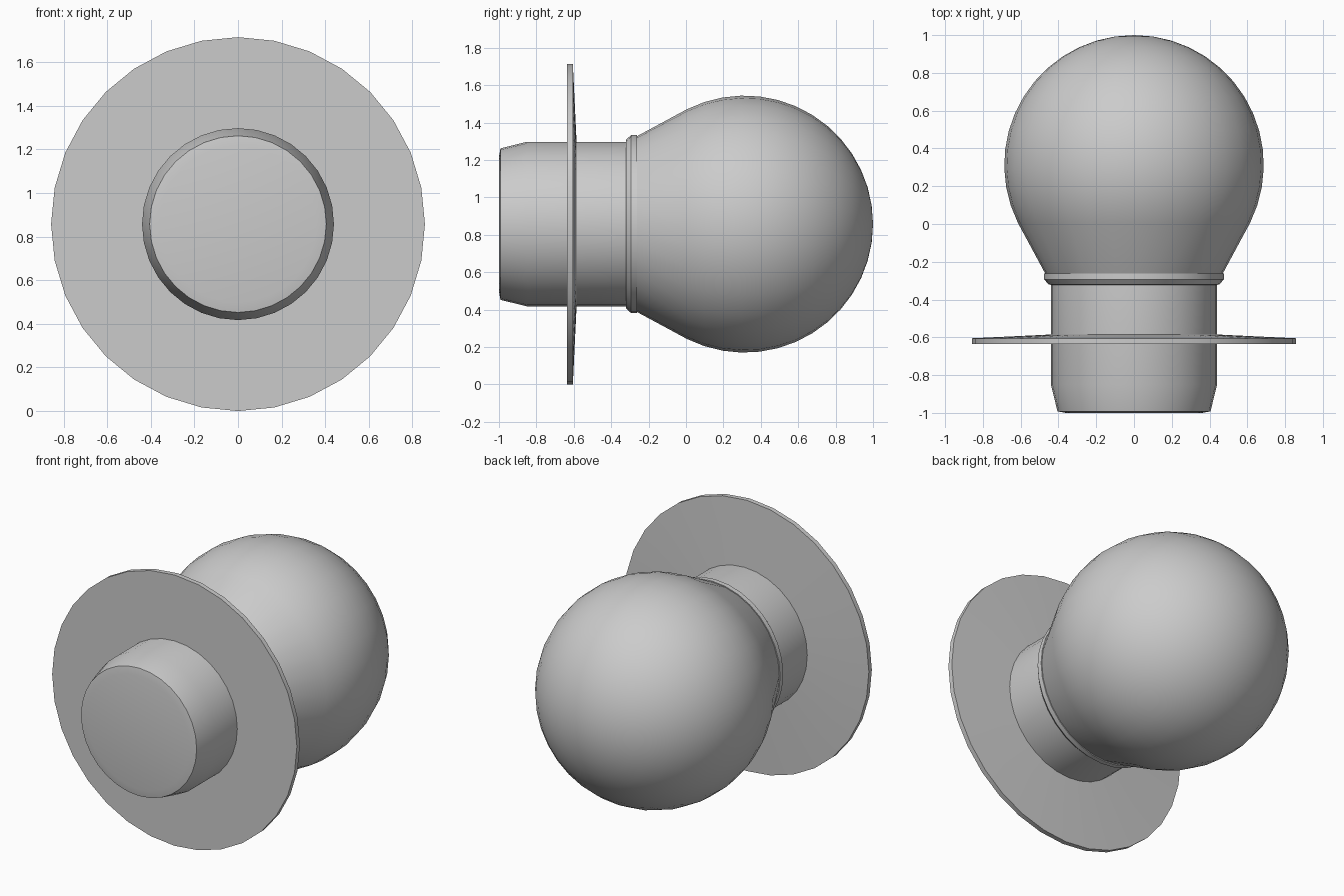
import bpy, bmesh
from math import sin, cos, pi, radians

if "Cube" in bpy.data.objects:
    bpy.data.objects.remove(bpy.data.objects["Cube"])

SIDES = 32
AXIS_Z = 0.857


def lathe(name, profile, smooth_angle=30):
    """Revolve (y, radius) points about the horizontal y axis; radius 0 makes a pole."""
    bm = bmesh.new()
    rings = []
    for y, r in profile:
        if r == 0:
            rings.append([bm.verts.new((0, y, AXIS_Z))] * SIDES)
        else:
            rings.append([bm.verts.new((r * sin(2 * pi * i / SIDES), y,
                                        AXIS_Z + r * cos(2 * pi * i / SIDES)))
                          for i in range(SIDES)])
    for a, b in zip(rings, rings[1:]):
        for i in range(SIDES):
            j = (i + 1) % SIDES
            corners = list(dict.fromkeys((a[i], a[j], b[j], b[i])))
            bm.faces.new(corners)
    bmesh.ops.recalc_face_normals(bm, faces=bm.faces)
    mesh = bpy.data.meshes.new(name)
    bm.to_mesh(mesh)
    bm.free()
    obj = bpy.data.objects.new(name, mesh)
    bpy.context.collection.objects.link(obj)
    bpy.ops.object.select_all(action='DESELECT')
    obj.select_set(True)
    bpy.context.view_layer.objects.active = obj
    bpy.ops.object.shade_smooth_by_angle(angle=radians(smooth_angle))
    return obj


# Plug: tapered cylinder with a softly bevelled end, open where it meets the collar
lathe("base_plug", [(-1.0, 0), (-1.0, 0.36), (-0.992, 0.405),
                    (-0.85, 0.44), (-0.32, 0.44)])

# Flange: thin disc, slightly conical at the back
lathe("flange", [(-0.635, 0.44), (-0.635, 0.857), (-0.605, 0.857), (-0.585, 0.44)], 20)

# Collar: chamfered ring between plug and bulb
lathe("collar", [(-0.322, 0.44), (-0.32, 0.452), (-0.293, 0.476),
                 (-0.262, 0.476), (-0.262, 0.465)])

# Bulb: straight neck running tangentially into a sphere
R, CY, START, STEPS = 0.687, 0.313, 116.5, 14
bulb = [(-0.262, 0.47)]
for k in range(STEPS):
    t = radians(START * (1 - k / STEPS))
    bulb.append((CY + R * cos(t), R * sin(t)))
bulb.append((CY + R, 0))
lathe("bulb", bulb, 40)
